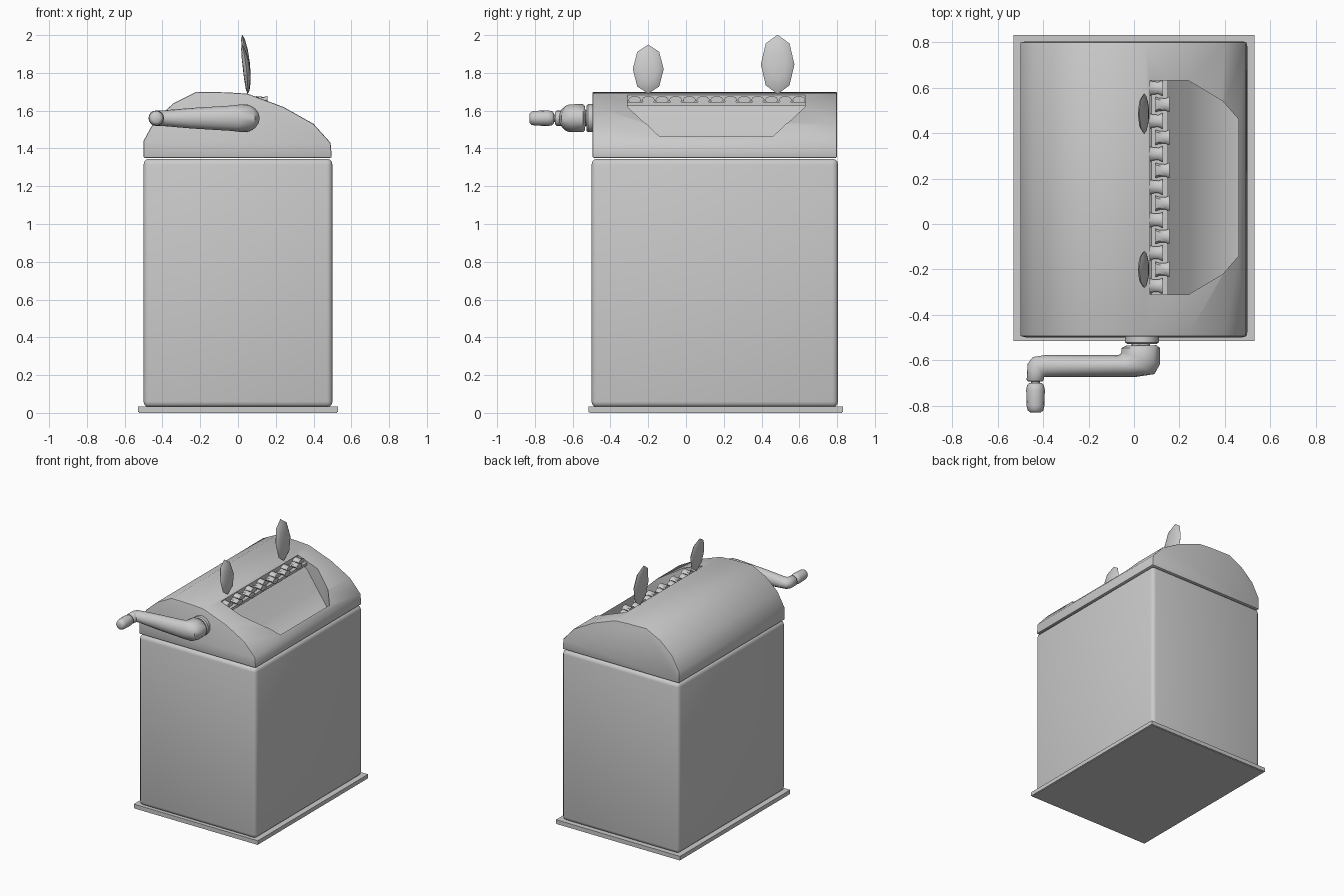
import bpy, bmesh, math
from mathutils import Vector

if "Cube" in bpy.data.objects:
    bpy.data.objects.remove(bpy.data.objects["Cube"])


def finish(name, bm, bevel=0, segs=3, angle=40, smooth=True):
    bmesh.ops.recalc_face_normals(bm, faces=bm.faces)
    me = bpy.data.meshes.new(name)
    bm.to_mesh(me)
    bm.free()
    ob = bpy.data.objects.new(name, me)
    bpy.context.collection.objects.link(ob)
    bpy.ops.object.select_all(action='DESELECT')
    ob.select_set(True)
    bpy.context.view_layer.objects.active = ob
    if bevel:
        m = ob.modifiers.new("bevel", 'BEVEL')
        m.width, m.segments, m.limit_method = bevel, segs, 'ANGLE'
        m.angle_limit = math.radians(50)
        bpy.ops.object.modifier_apply(modifier=m.name)
    if smooth:
        bpy.ops.object.shade_smooth_by_angle(angle=math.radians(angle))
    return ob


def loft(rings, bm=None):
    bm = bm or bmesh.new()
    vs = [[bm.verts.new(p) for p in r] for r in rings]
    n = len(rings[0])
    for a, b in zip(vs, vs[1:]):
        for i in range(n):
            j = (i + 1) % n
            bm.faces.new((a[i], a[j], b[j], b[i]))
    bm.faces.new(vs[0])
    bm.faces.new(vs[-1])
    return bm


def box(name, x0, x1, y0, y1, z0, z1, **kw):
    ring = [(x0, y0), (x1, y0), (x1, y1), (x0, y1)]
    return finish(name, loft([[(x, y, z) for x, y in ring] for z in (z0, z1)]), **kw)


def turned(name, x, z, prof, n=20, **kw):
    # round part along y from (y, radius) pairs
    return finish(name, loft([[(x + r * math.cos(2 * math.pi * k / n), y,
                                z + r * math.sin(2 * math.pi * k / n))
                               for k in range(n)] for y, r in prof]), **kw)


# base plate and body
box("base_plate", -.53, .53, -.515, .83, .005, .035, smooth=False)
box("base_foot", -.525, .525, -.51, .825, 0, .012, smooth=False)
box("body", -.5, .5, -.5, .805, .03, 1.345, bevel=.03)

# domed lid
prof = [(-.5, 1.35), (-.5, 1.44), (-.44, 1.55), (-.34, 1.64), (-.22, 1.70), (-.06, 1.697),
        (.05, 1.69), (.24, 1.62), (.40, 1.53), (.49, 1.43), (.497, 1.35)]
lid = finish("lid", loft([[(x, y, z) for x, z in prof] for y in (-.495, .80)]),
             bevel=.008, segs=2, smooth=False)

# mouth opening scooped from the lid
scoop = [(.07, -.31, .63, 1.65), (.15, -.31, .63, 1.59), (.24, -.31, .63, 1.46),
         (.39, -.22, .54, 1.385), (.46, -.14, .46, 1.37)]
cutter = finish("mouth_cutter", loft([[(x, a, z), (x, b, z), (x, b, 1.8), (x, a, 1.8)]
                                      for x, a, b, z in scoop]), smooth=False)
cutter.hide_render = True
mod = lid.modifiers.new("mouth", 'BOOLEAN')
mod.operation, mod.solver, mod.object = 'DIFFERENCE', 'EXACT', cutter
bpy.ops.object.select_all(action='DESELECT')
lid.select_set(True)
bpy.context.view_layer.objects.active = lid
bpy.ops.object.modifier_apply(modifier=mod.name)
bpy.ops.object.shade_smooth_by_angle(angle=math.radians(35))
bpy.data.objects.remove(cutter)

# gum bar and interlocking teeth
box("gum_bar", .07, .15, -.31, .63, 1.625, 1.645, smooth=False)
bm = bmesh.new()
for i in range(13):
    y = -.272 + i * .0725
    x0, x1 = (.07, .125) if i % 2 == 0 else (.095, .157)
    rings = []
    for t, w in ((0, .034), (.25, .028), (.7, .027), (1, .035)):
        x = x0 + t * (x1 - x0)
        rings.append([(x, y + w * math.cos(k * math.pi / 4),
                       1.657 + .6 * w * math.sin(k * math.pi / 4)) for k in range(8)])
    loft(rings, bm)
finish("teeth", bm)

# two upright flat eyes
for name, y, z, h, w in (("small_eye", -.2, 1.82, .13, .082), ("large_eye", .485, 1.845, .157, .089)):
    bm = bmesh.new()
    bmesh.ops.create_uvsphere(bm, u_segments=8, v_segments=6, radius=1)
    for v in bm.verts:
        a, b, c = v.co
        # bowed slightly backwards toward the top
        v.co = Vector((.045 + .019 * c - .015 * b - .008 * b * b, y + a * w, z + b * h))
    finish(name, bm, angle=50)

# crank: wall flange and neck
turned("crank_flange", .035, 1.56, [(-.49, .074), (-.52, .074), (-.527, .066)])
turned("crank_neck", .03, 1.56, [(-.51, .04), (-.55, .04)])

# crank arm: oval sections given by inner edge, outer edge and half height
secs = [((-.035, -.535), (.098, -.533), .062), ((-.055, -.545), (.115, -.545), .074),
        ((-.056, -.565), (.115, -.615), .074), ((-.06, -.574), (.09, -.66), .073),
        ((-.08, -.577), (.01, -.672), .067), ((-.25, -.577), (-.25, -.672), .054),
        ((-.395, -.577), (-.385, -.672), .042), ((-.445, -.585), (-.395, -.673), .041),
        ((-.468, -.615), (-.396, -.677), .04), ((-.472, -.685), (-.397, -.685), .04),
        ((-.465, -.693), (-.404, -.693), .032)]
rings = []
for a, b, h in secs:
    a, b = Vector(a), Vector(b)
    m, d = (a + b) / 2, (b - a) / 2
    rings.append([(m.x + d.x * math.cos(t), m.y + d.y * math.cos(t), 1.56 + h * math.sin(t))
                  for t in (k * math.pi / 8 for k in range(16))])
finish("crank_arm", loft(rings), angle=50)

# crank grip
turned("grip_pin", -.433, 1.56, [(-.685, .02), (-.71, .02)], n=12)
turned("grip", -.433, 1.56, [(-.70, .028), (-.708, .037), (-.73, .041), (-.80, .039),
                             (-.82, .034), (-.829, .022)], n=16, angle=50)
